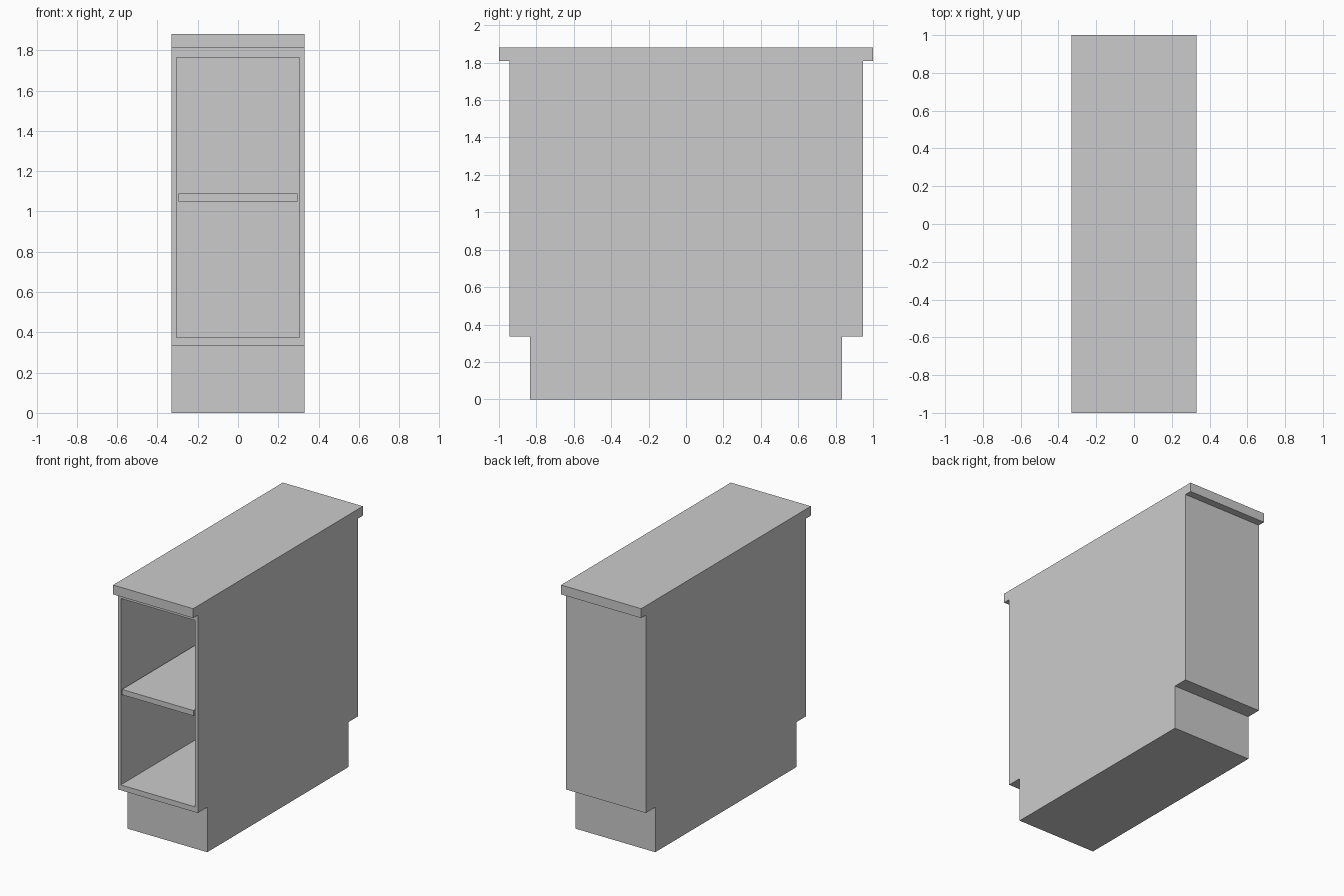
import bpy
import bmesh
from mathutils import Vector

if "Cube" in bpy.data.objects:
    bpy.data.objects.remove(bpy.data.objects["Cube"])

HALF_W = 0.33                      # half width of the cabinet
TOP_Z, SLAB_Z, PLINTH_Z = 1.88, 1.81, 0.335
SLAB_Y, BODY_Y, PLINTH_Y = 1.0, 0.945, 0.833
IN_X, IN_Z0, IN_Z1 = 0.295, 0.375, 1.765   # opening
BACK_Y = 0.91                      # inner face of the back panel


def add_object(name, bm):
    bmesh.ops.recalc_face_normals(bm, faces=bm.faces)
    mesh = bpy.data.meshes.new(name)
    bm.to_mesh(mesh)
    bm.free()
    obj = bpy.data.objects.new(name, mesh)
    bpy.context.collection.objects.link(obj)
    return obj


def box(name, lo, hi):
    bm = bmesh.new()
    bmesh.ops.create_cube(bm, size=1)
    lo, hi = Vector(lo), Vector(hi)
    for v in bm.verts:
        v.co = (lo + hi) / 2 + v.co * (hi - lo)
    return add_object(name, bm)


# Cabinet body: stepped side profile (plinth, body, worktop) swept across x
half = [(PLINTH_Y, 0), (PLINTH_Y, PLINTH_Z), (BODY_Y, PLINTH_Z),
        (BODY_Y, SLAB_Z), (SLAB_Y, SLAB_Z), (SLAB_Y, TOP_Z)]
profile = half + [(-y, z) for y, z in reversed(half)]
bm = bmesh.new()
side = bm.faces.new([bm.verts.new((-HALF_W, y, z)) for y, z in profile])
swept = bmesh.ops.extrude_face_region(bm, geom=[side])["geom"]
bmesh.ops.translate(bm, vec=(2 * HALF_W, 0, 0),
                    verts=[g for g in swept if isinstance(g, bmesh.types.BMVert)])
bmesh.ops.recalc_face_normals(bm, faces=bm.faces)

# Open compartment: inset the front face and push it back
front = next(f for f in bm.faces
             if all(abs(v.co.y + BODY_Y) < 1e-4 for v in f.verts))
bmesh.ops.inset_region(bm, faces=[front], thickness=HALF_W - IN_X)
mid_z = (PLINTH_Z + SLAB_Z) / 2
for v in front.verts:
    v.co.z = IN_Z0 if v.co.z < mid_z else IN_Z1
pushed = bmesh.ops.extrude_discrete_faces(bm, faces=[front])["faces"][0]
for v in pushed.verts:
    v.co.y = BACK_Y
add_object("cabinet_body", bm)

# Middle shelf
box("shelf", (-IN_X, -BODY_Y, 1.05), (IN_X, BACK_Y, 1.09))
